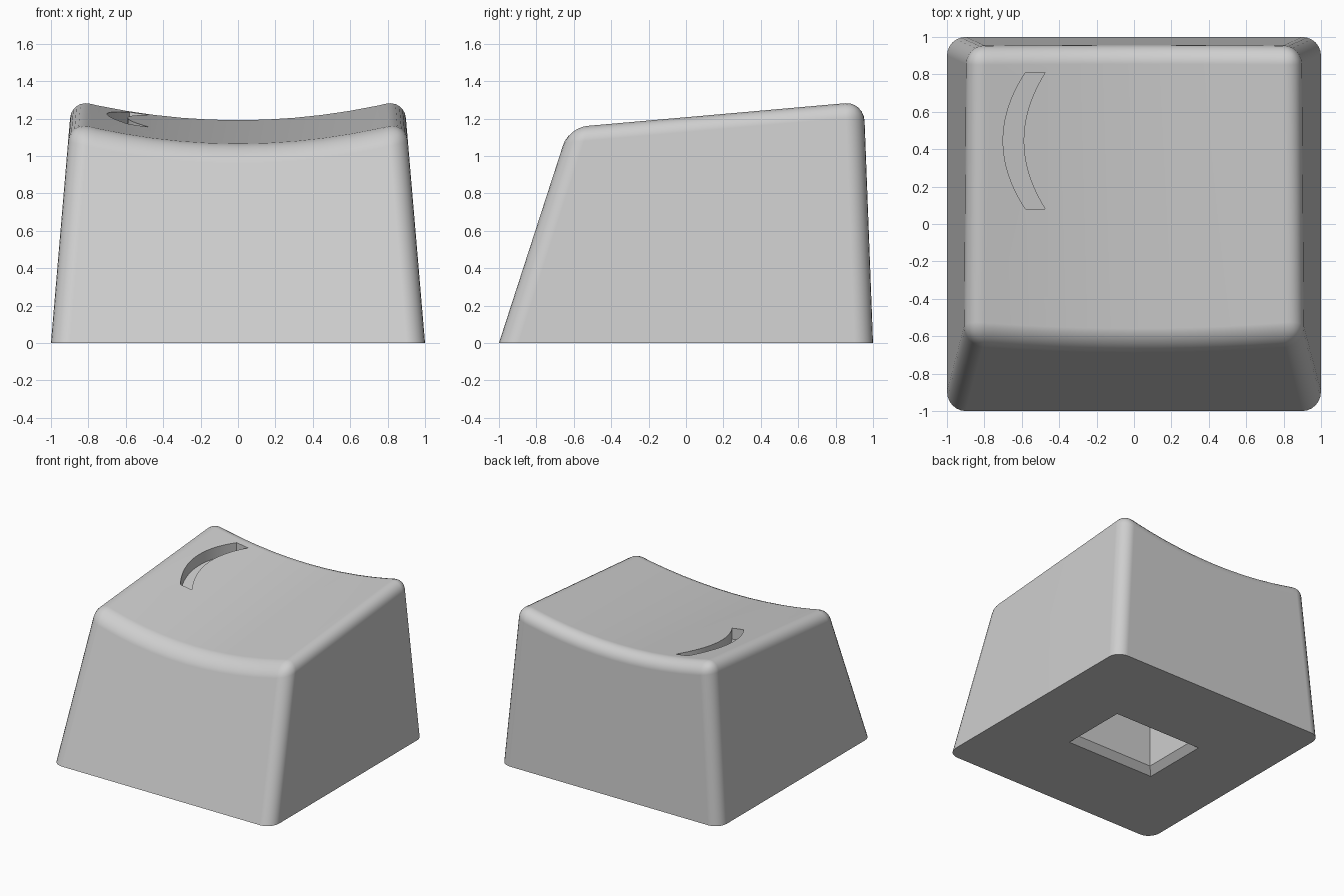
import bpy
import bmesh
import math

cube = bpy.data.objects.get("Cube")
if cube:
    bpy.data.objects.remove(cube, do_unlink=True)

# One matte grey for the whole cap
GREY = (0.62, 0.62, 0.62, 1.0)
grey = bpy.data.materials.new("light_grey_plastic")
grey.use_nodes = True
grey.diffuse_color = GREY
grey.node_tree.nodes["Principled BSDF"].inputs["Base Color"].default_value = GREY


def loft(name, rings, rounding=None):
    """Skin matching point rings, cap both ends, and optionally round chosen edges."""
    bm = bmesh.new()
    loops = [[bm.verts.new(p) for p in ring] for ring in rings]
    n = len(loops[0])
    for a, b in zip(loops, loops[1:]):
        for i in range(n):
            j = (i + 1) % n
            bm.faces.new((a[i], a[j], b[j], b[i]))
    bm.faces.new(loops[0])
    bm.faces.new(loops[-1])
    bmesh.ops.recalc_face_normals(bm, faces=bm.faces)
    if rounding:
        edges = [e for e in bm.edges
                 if e.calc_face_angle() > math.radians(40)
                 and max(v.co.z for v in e.verts) > 0.01]
        bmesh.ops.bevel(bm, geom=edges, offset=rounding, offset_type='OFFSET',
                        segments=6, profile=0.5, affect='EDGES', clamp_overlap=True)
    mesh = bpy.data.meshes.new(name)
    bm.to_mesh(mesh)
    bm.free()
    mesh.materials.append(grey)
    obj = bpy.data.objects.new(name, mesh)
    bpy.context.collection.objects.link(obj)
    return obj


def top_height(x, y):
    """Cylindrical dish that rises towards the back."""
    return 1.115 + 0.089 * y + 0.14 * x * x


def end_ring(y_base, lean, columns=12):
    """Outline of the front or back wall, with the dished upper edge."""
    ring = [(-1, y_base, 0), (1, y_base, 0)]
    for i in range(columns + 1):
        t = 1 - 2 * i / columns
        z = 1.2
        for _ in range(12):
            x, y = t * (1 - 0.085 * z), y_base + lean * z
            z = top_height(x, y)
        ring.append((x, y, z))
    return ring


def cut(target, cutter):
    cutter.hide_render = True
    mod = target.modifiers.new("cut", 'BOOLEAN')
    mod.operation = 'DIFFERENCE'
    mod.solver = 'EXACT'
    mod.object = cutter
    bpy.ops.object.modifier_apply(modifier=mod.name)
    bpy.data.objects.remove(cutter, do_unlink=True)


# Tapered body with rounded corners and rim
cap = loft("key_cap", [end_ring(-1, 0.324), end_ring(1, -0.038)], rounding=0.1)
bpy.ops.object.select_all(action='DESELECT')
bpy.context.view_layer.objects.active = cap
cap.select_set(True)

# Curved groove in the upper left of the dish
STEPS = 20
arc = [2 * i / STEPS - 1 for i in range(STEPS + 1)]
outline = [(-0.70 + 0.12 * t * t, 0.445 + 0.365 * t) for t in arc]
outline += [(-0.59 + 0.115 * t * t, 0.445 + 0.365 * t) for t in reversed(arc)]
floor = [(x, y, top_height(x, y) - 0.09) for x, y in outline]
above = [(x, y, 1.5) for x, y in outline]
cut(cap, loft("groove_cutter", [floor, above]))

# Chamfered rectangular mounting pocket underneath
pocket = [[(sx * hx, sy * hy, z) for sx, sy in ((-1, -1), (1, -1), (1, 1), (-1, 1))]
          for hx, hy, z in ((0.4, 0.28, -0.1), (0.4, 0.28, 0),
                            (0.35, 0.23, 0.05), (0.35, 0.23, 0.6))]
cut(cap, loft("pocket_cutter", pocket))

# Smooth rounded edges while keeping the walls flat
bpy.ops.object.shade_smooth_by_angle(angle=math.radians(30))
weighted = cap.modifiers.new("flat_walls", 'WEIGHTED_NORMAL')
weighted.keep_sharp = True
